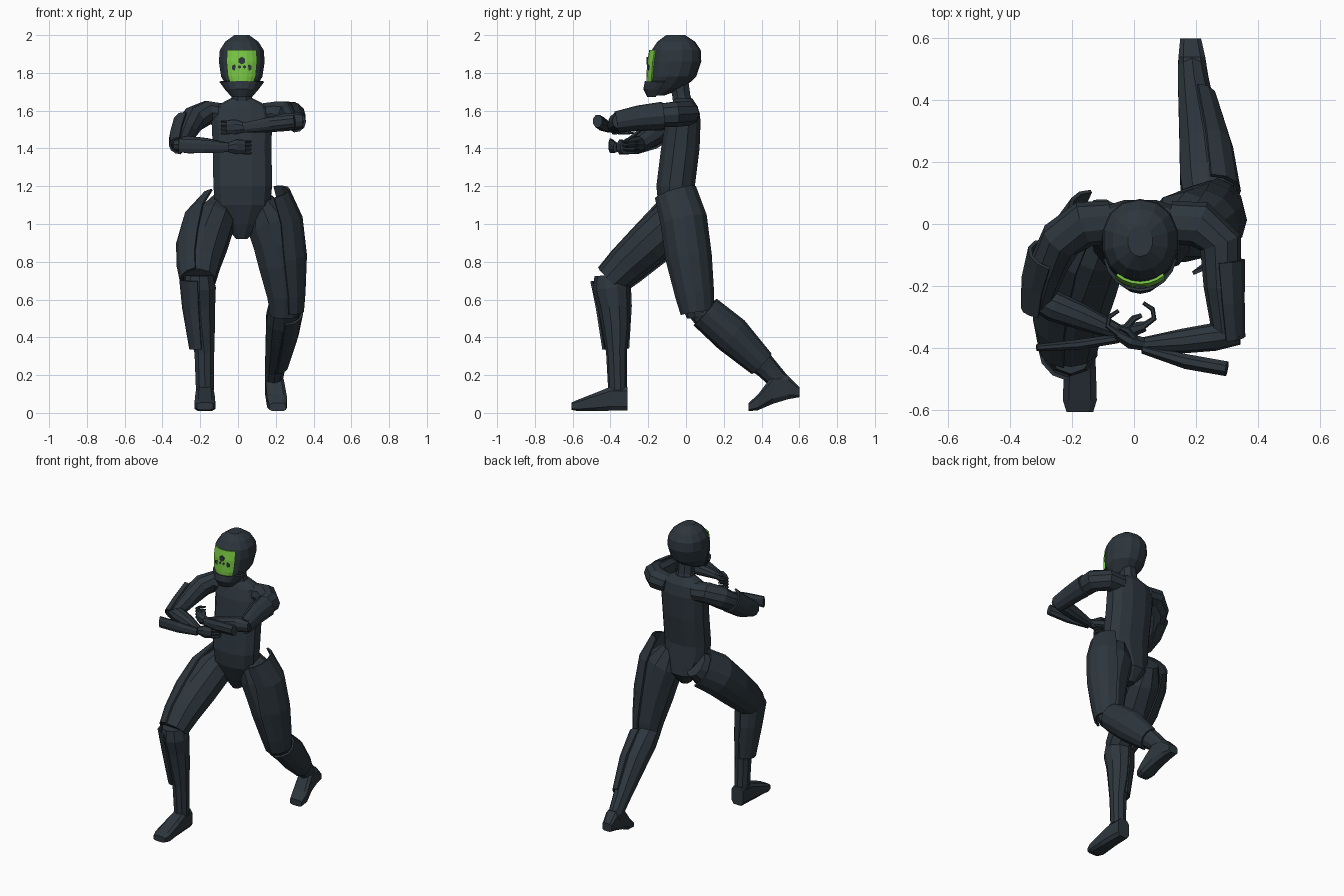
import bpy, bmesh, math
from mathutils import Vector


def material(name, rgb):
    m = bpy.data.materials.new(name)
    m.diffuse_color = (*rgb, 1)
    return m


DARK = material("dark slate", (0.026, 0.037, 0.047))
GREEN = material("visor green", (0.19, 0.58, 0.055))
X, Y, Z = Vector((1, 0, 0)), Vector((0, 1, 0)), Vector((0, 0, 1))


def loft(name, rings, ref=X, axis=None, n=10, power=1.0, arc=None, mat=DARK, thick=0.012):
    """Skin elliptical rings (x, y, z, a, b); a lies along ref.
    arc=(middle, half angle) in degrees makes an open armour shell."""
    bm = bmesh.new()
    pts = [Vector(r[:3]) for r in rings]
    loops = []
    for i, r in enumerate(rings):
        t = axis or (pts[min(i + 1, len(pts) - 1)] - pts[max(i - 1, 0)]).normalized()
        u = (ref - t * ref.dot(t)).normalized()
        v = t.cross(u)
        loop = []
        for k in range(n):
            if arc:
                ang = math.radians(arc[0] - arc[1] + 2 * arc[1] * k / (n - 1))
            else:
                ang = 2 * math.pi * (k + 0.5) / n
            c, s = math.cos(ang), math.sin(ang)
            c = math.copysign(abs(c) ** power, c)
            s = math.copysign(abs(s) ** power, s)
            loop.append(bm.verts.new(pts[i] + u * (c * r[3]) + v * (s * r[4])))
        loops.append(loop)
    for p, q in zip(loops, loops[1:]):
        for k in range(n - 1 if arc else n):
            j = (k + 1) % n
            bm.faces.new((p[k], p[j], q[j], q[k]))
    if not arc:
        bm.faces.new(loops[0][::-1])
        bm.faces.new(loops[-1])
    bmesh.ops.recalc_face_normals(bm, faces=bm.faces)
    me = bpy.data.meshes.new(name)
    bm.to_mesh(me)
    bm.free()
    me.materials.append(mat)
    ob = bpy.data.objects.new(name, me)
    bpy.context.collection.objects.link(ob)
    if arc:
        mod = ob.modifiers.new("thickness", "SOLIDIFY")
        mod.thickness = thick
        mod.offset = 0
    return ob


# Torso and neck
loft("torso", [(.02, -.03, .92, .03, .04), (.02, -.02, 1.0, .10, .09),
               (.025, -.045, 1.1, .15, .105), (.025, -.055, 1.2, .16, .105),
               (.022, -.03, 1.4, .16, .105), (.02, -.015, 1.55, .165, .095),
               (.02, -.01, 1.62, .15, .075), (.02, -.015, 1.665, .06, .05)],
     axis=Z, n=12, power=.85)
loft("neck", [(.02, -.01, 1.62, .075, .06), (.02, -.025, 1.68, .056, .052),
              (.02, -.04, 1.77, .055, .055)], axis=Z, n=8)

# Helmet, visor and chin guard
loft("helmet", [(.02, -.155, 1.68, .045, .04), (.02, -.11, 1.72, .075, .10),
                (.02, -.072, 1.78, .112, .126), (.02, -.055, 1.86, .124, .136),
                (.02, -.052, 1.92, .119, .13), (.02, -.052, 1.965, .09, .10),
                (.02, -.055, 2.0, .04, .05)], axis=Z, n=14, power=.92)
loft("visor", [(.02, -.085, 1.745, .095, .12), (.02, -.075, 1.78, .118, .13),
               (.02, -.06, 1.86, .13, .141), (.02, -.055, 1.92, .125, .135)],
     axis=Z, n=7, arc=(-90, 37), mat=GREEN, thick=.009)
loft("chin_guard", [(.02, -.15, 1.675, .05, .05), (.02, -.12, 1.715, .085, .10),
                    (.02, -.09, 1.755, .115, .122)], axis=Z, n=9, arc=(-90, 80))
for i, (x, z, r) in enumerate([(0, 1.865, .02), (-.038, 1.828, .017), (.038, 1.828, .017),
                               (-.012, 1.832, .009), (.014, 1.832, .009), (0, 1.787, .017)]):
    y = -.208 + x * x * 4.5 + (.004 if z < 1.8 else 0)
    loft(f"visor_spot_{i}", [(.02 + x, y, z, r, r), (.02 + x, y + .008, z, r, r)], axis=Y, n=6)

# Front leg (negative x)
loft("front_thigh", [(-.09, .02, 1.09, .07, .09), (-.13, -.07, 1.01, .115, .12),
                     (-.175, -.19, .90, .125, .118), (-.20, -.31, .79, .11, .105),
                     (-.205, -.40, .70, .088, .088)], n=10)
loft("front_thigh_armour", [(-.12, .03, 1.08, .09, .125), (-.16, -.08, 1.0, .13, .132),
                            (-.185, -.2, .885, .138, .122), (-.205, -.32, .775, .115, .108),
                            (-.205, -.40, .70, .098, .092)], n=7, arc=(180, 78))
loft("front_shin", [(-.205, -.40, .73, .075, .085), (-.205, -.395, .66, .092, .098),
                    (-.2, -.38, .56, .083, .085), (-.193, -.372, .46, .075, .075),
                    (-.178, -.368, .32, .055, .055), (-.175, -.362, .12, .05, .05)], n=10)
loft("front_shin_armour", [(-.205, -.40, .71, .1, .102), (-.2, -.382, .56, .09, .09),
                           (-.188, -.372, .34, .064, .066)], n=7, arc=(180, 85))
loft("front_foot", [(-.175, -.31, .075, .045, .065), (-.175, -.40, .075, .05, .066),
                    (-.175, -.47, .06, .054, .052), (-.175, -.57, .04, .057, .032),
                    (-.175, -.607, .035, .045, .02)], axis=-Y, n=8, power=.5)

# Rear leg (positive x)
loft("rear_thigh", [(.12, -.035, 1.13, .06, .085), (.165, -.01, 1.02, .13, .115),
                    (.205, .005, .9, .13, .115), (.23, .02, .79, .127, .112),
                    (.248, .05, .62, .098, .093), (.245, .07, .51, .075, .065)], n=10)
loft("rear_thigh_armour", [(.17, -.055, 1.165, .10, .11), (.2, -.012, 1.02, .137, .122),
                           (.215, .015, .82, .145, .12), (.245, .047, .62, .107, .1),
                           (.25, .06, .53, .093, .085)], n=7, arc=(0, 78))
loft("rear_shin", [(.24, .06, .565, .08, .07), (.237, .14, .5, .092, .092),
                   (.225, .24, .415, .082, .092), (.212, .32, .34, .07, .08),
                   (.195, .43, .235, .055, .06), (.185, .52, .14, .045, .05)], n=10)
loft("rear_shin_armour", [(.24, .1, .535, .1, .088), (.225, .24, .415, .09, .097),
                          (.2, .40, .26, .064, .07)], n=7, arc=(0, 85))
loft("rear_foot", [(.183, .60, .11, .035, .028), (.187, .54, .135, .045, .065),
                   (.195, .46, .125, .05, .08), (.207, .38, .055, .055, .043),
                   (.21, .33, .03, .045, .022)], axis=-Y, n=8, power=.5)

# Raised arm (positive x)
loft("raised_upper_arm", [(.12, .005, 1.58, .06, .07), (.21, .0, 1.585, .067, .075),
                          (.28, -.06, 1.58, .07, .07), (.285, -.2, 1.57, .062, .06),
                          (.3, -.35, 1.54, .048, .048), (.3, -.385, 1.535, .035, .03)], ref=Z)
loft("raised_arm_armour", [(.28, -.12, 1.572, .07, .073), (.29, -.25, 1.56, .062, .062),
                           (.302, -.37, 1.54, .05, .052)], ref=Z, n=7, arc=(-90, 95))
loft("raised_forearm", [(.34, -.355, 1.545, .04, .035), (.26, -.365, 1.54, .05, .045),
                        (.16, -.378, 1.525, .042, .04), (.03, -.39, 1.508, .026, .024)], ref=Z)
loft("raised_forearm_guard", [(.3, -.468, 1.545, .036, .026), (.17, -.445, 1.53, .038, .026),
                              (.03, -.405, 1.51, .028, .016)], ref=Z, n=8)

# Lowered arm (negative x)
loft("lowered_upper_arm", [(-.08, .005, 1.58, .06, .07), (-.16, .0, 1.59, .065, .075),
                           (-.235, -.05, 1.555, .07, .07), (-.28, -.14, 1.49, .064, .062),
                           (-.31, -.25, 1.42, .048, .045)], ref=Z)
loft("lowered_arm_armour", [(-.265, -.1, 1.53, .075, .075), (-.295, -.19, 1.46, .065, .065),
                            (-.31, -.28, 1.415, .045, .05)], ref=Z, n=7, arc=(90, 95))
loft("lowered_forearm", [(-.33, -.235, 1.42, .038, .035), (-.26, -.265, 1.42, .048, .05),
                         (-.17, -.30, 1.415, .042, .042), (-.05, -.35, 1.405, .025, .025)], ref=Z)
loft("lowered_forearm_guard", [(-.315, -.40, 1.415, .04, .012), (-.18, -.39, 1.41, .038, .018),
                               (-.05, -.37, 1.405, .026, .016)], ref=Z, n=8)

# Hands: palm, four curled fingers and a thumb each
for name, wx, wy, wz, d, turn in [("raised", .03, -.39, 1.51, -1, .035),
                                  ("lowered", -.05, -.35, 1.405, 1, .02)]:
    loft(name + "_palm", [(wx - d * .01, wy, wz, .024, .022),
                          (wx + d * .04, wy + turn * .3, wz + .003, .042, .026),
                          (wx + d * .085, wy + turn, wz + .003, .038, .018)], ref=Z, n=8)
    for k in range(4):
        z = wz + .032 - k * .02
        loft(f"{name}_finger_{k}", [(wx + d * .08, wy + turn, z, .01, .011),
                                    (wx + d * .115, wy + turn + .025, z, .009, .009),
                                    (wx + d * .11, wy + turn + .055, z, .008, .008),
                                    (wx + d * .08, wy + turn + .075, z, .006, .006)], ref=Z, n=6)
    loft(name + "_thumb", [(wx + d * .025, wy + .015, wz + .025, .012, .012),
                           (wx + d * .05, wy + .045, wz + .035, .011, .011),
                           (wx + d * .075, wy + .055, wz + .035, .007, .007)], ref=Z, n=6)
